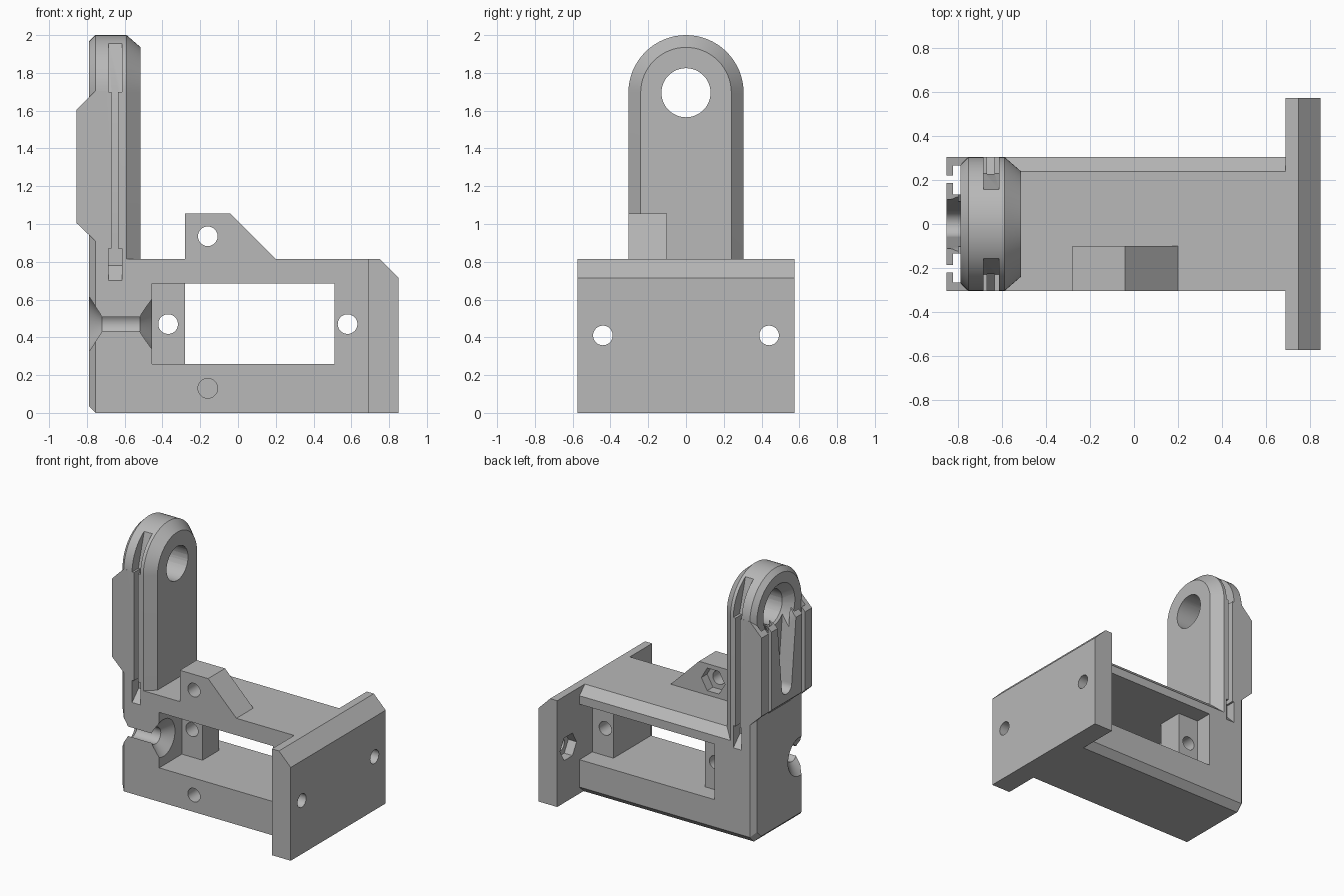
import bpy, bmesh, math

if "Cube" in bpy.data.objects:
    bpy.data.objects.remove(bpy.data.objects["Cube"])

grey = bpy.data.materials.new("plain grey")
grey.use_nodes = True
grey.diffuse_color = (0.48, 0.48, 0.48, 1)
grey.node_tree.nodes["Principled BSDF"].inputs["Base Color"].default_value = (0.48, 0.48, 0.48, 1)


def loft(name, rings):
    """Closed solid skinned through rings of equal point count."""
    bm = bmesh.new()
    loops = [[bm.verts.new(p) for p in ring] for ring in rings]
    n = len(loops[0])
    for a, b in zip(loops, loops[1:]):
        for i in range(n):
            j = (i + 1) % n
            bm.faces.new((a[i], a[j], b[j], b[i]))
    bm.faces.new(loops[0])
    bm.faces.new(loops[-1])
    bmesh.ops.recalc_face_normals(bm, faces=bm.faces)
    mesh = bpy.data.meshes.new(name)
    bm.to_mesh(mesh)
    bm.free()
    mesh.materials.append(grey)
    ob = bpy.data.objects.new(name, mesh)
    bpy.context.collection.objects.link(ob)
    return ob


def at(axis, u, v, w):
    """Place a profile point (u, v) at distance w along the axis."""
    return (w, u, v) if axis == "x" else (u, w, v)


def prism(name, axis, pts, a, b):
    return loft(name, [[at(axis, u, v, w) for u, v in pts] for w in (a, b)])


def box(name, x, y, z):
    pts = [(x[0], z[0]), (x[1], z[0]), (x[1], z[1]), (x[0], z[1])]
    return prism(name, "y", pts, *y)


def turned(name, axis, u, v, stations, sides=48):
    """Round or hexagonal solid; stations are (distance, radius)."""
    angles = [math.tau * i / sides for i in range(sides)]
    return loft(name, [[at(axis, u + r * math.cos(t), v + r * math.sin(t), w)
                        for t in angles] for w, r in stations])


def combine(target, tool, operation):
    mod = target.modifiers.new("combine", "BOOLEAN")
    mod.operation = operation
    mod.solver = "EXACT"
    mod.object = tool
    bpy.context.view_layer.objects.active = target
    bpy.ops.object.modifier_apply(modifier=mod.name)
    bpy.data.objects.remove(tool)


HALF, TOP, EYE = 0.305, 0.815, 1.695


# Upright arm with a round head and bevelled rims
def arm_ring(x, inset):
    r = HALF - inset
    pts = [(-r, inset), (r - 0.05, inset), (r, inset + 0.05)]
    pts += [(r * math.cos(math.pi * i / 32), EYE + r * math.sin(math.pi * i / 32)) for i in range(33)]
    return [(x, y, z) for y, z in pts]


bracket = loft("bracket_body", [arm_ring(-0.79, 0.035), arm_ring(-0.755, 0),
                                arm_ring(-0.59, 0), arm_ring(-0.515, 0.065)])

# Solid parts: frame, end plate, lug, rail block
frame = [(-HALF, 0), (HALF - 0.05, 0), (HALF, 0.05), (HALF, TOP - 0.065), (HALF - 0.065, TOP), (-HALF, TOP)]
plate = [(0.69, 0), (0.85, 0), (0.85, 0.715), (0.75, TOP), (0.69, TOP)]
lug = [(-0.28, 0.75), (0.2, 0.75), (0.2, TOP), (-0.04, 1.055), (-0.28, 1.055)]
rail = [(-0.7, 0.91), (-0.755, 0.91), (-0.855, 1.005), (-0.855, 1.605), (-0.755, 1.705), (-0.7, 1.705)]
for part in (prism("frame", "x", frame, -0.75, 0.7),
             prism("end_plate", "y", plate, -0.575, 0.575),
             prism("lug", "y", lug, -HALF, -0.1),
             prism("rail_block", "y", rail, -HALF, HALF)):
    combine(bracket, part, "UNION")

cuts = []

# Window through the frame and the recesses beside it
WIN = (0.26, 0.685)
cuts += [box("window", (-0.28, 0.51), (-0.5, 0.5), WIN),
         box("front_recess", (-0.455, -0.27), (-0.5, -0.03), WIN),
         box("back_recess", (-0.455, -0.27), (0.17, 0.5), WIN),
         box("end_recess", (0.5, 0.69), (0.15, 0.5), WIN)]

# Flared cable passage
cuts.append(turned("cable_passage", "x", -0.255, 0.47,
                   [(-0.8, 0.16), (-0.72, 0.062), (-0.52, 0.062), (-0.44, 0.16)]))

# Screw holes and nut traps
for x, z, end in ((-0.37, 0.47, 0.3), (0.58, 0.47, 0.3), (-0.16, 0.935, 0), (-0.16, 0.13, 0)):
    cuts.append(turned("screw_hole", "y", x, z, [(-0.5, 0.052), (end, 0.052)]))
cuts.append(turned("lug_nut_trap", "y", -0.16, 0.935, [(-0.17, 0.1), (0, 0.1)], 6))
for side in (-1, 1):
    cuts.append(turned("plate_hole", "x", side * 0.44, 0.41, [(0.6, 0.052), (1, 0.052)]))
    cuts.append(turned("plate_nut_trap", "x", side * 0.44, 0.41, [(0.6, 0.1), (0.76, 0.1)], 6))

# Eye of the arm, its countersink and the tapered slot below it
cuts.append(turned("eye", "x", 0, EYE, [(-1, 0.13), (-0.4, 0.13)]))
cuts.append(turned("eye_countersink", "x", 0, EYE, [(-0.8, 0.2), (-0.72, 0.125)]))
slot = [(0.12, EYE), (-0.12, EYE)]
slot += [(-0.06 * math.cos(math.pi * i / 12), 1.12 - 0.06 * math.sin(math.pi * i / 12)) for i in range(13)]
cuts.append(prism("tapered_slot", "x", slot, -1, -0.74))

for s in (-1, 1):
    def span(a, b):
        return tuple(sorted((s * a, s * b)))

    # Undercut rail channels
    cuts.append(box("rail_slot", (-1, -0.8), span(0.187, 0.222), (0.85, 1.8)))
    cuts.append(box("rail_undercut", (-0.825, -0.79), span(0.135, 0.267), (0.85, 1.75)))
    # Grooves up the sides of the arm
    head = [(s * y, z) for y, z in ((0.23, 1.7), (0.155, 1.965), (0.4, 1.965), (0.4, 1.7))]
    foot = [(s * y, z) for y, z in ((0.31, 0.695), (0.225, 0.78), (0.225, 0.87), (0.4, 0.87), (0.4, 0.695))]
    cuts.append(prism("groove_head", "x", head, -0.685, -0.615))
    cuts.append(prism("groove_foot", "x", foot, -0.685, -0.615))
    cuts.append(box("groove", (-0.67, -0.635), span(0.228, 0.4), (0.86, 1.71)))

for cutter in cuts:
    combine(bracket, cutter, "DIFFERENCE")

# Smooth round surfaces, crisp edges
bpy.ops.object.select_all(action="DESELECT")
bracket.select_set(True)
bpy.context.view_layer.objects.active = bracket
bpy.ops.object.shade_smooth_by_angle(angle=math.radians(25))
